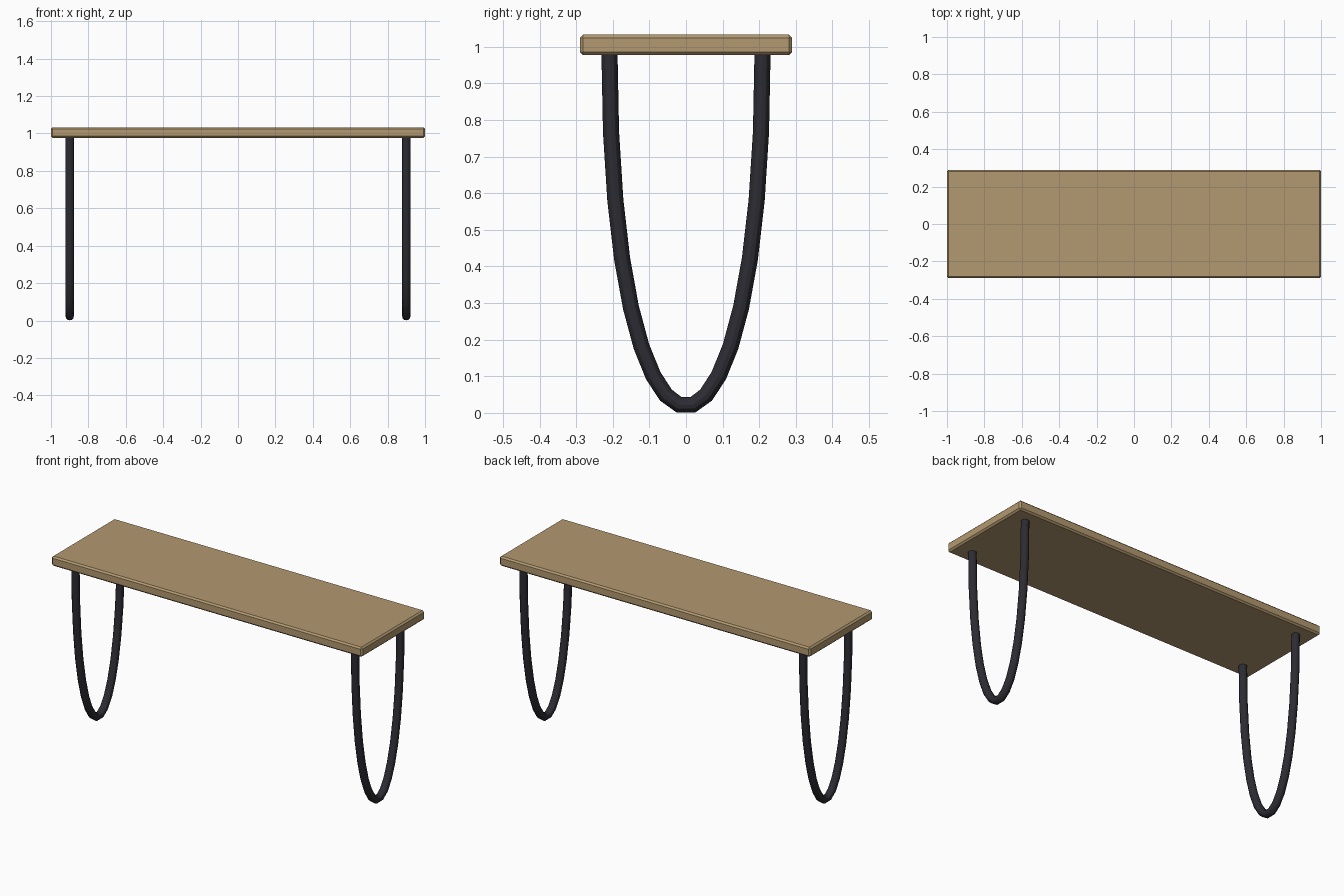
import bpy

# Remove the default cube
cube = bpy.data.objects.get("Cube")
if cube:
    bpy.data.objects.remove(cube, do_unlink=True)


def make_material(name, color):
    mat = bpy.data.materials.new(name)
    mat.use_nodes = True
    mat.diffuse_color = (*color, 1)
    mat.node_tree.nodes["Principled BSDF"].inputs["Base Color"].default_value = (*color, 1)
    return mat


wood = make_material("light wood", (0.45, 0.32, 0.16))
metal = make_material("dark metal", (0.025, 0.025, 0.033))

TOP_Z, UNDERSIDE_Z = 1.033, 0.977

# Bench top: a plank with small chamfered edges
bpy.ops.mesh.primitive_cube_add(size=1, location=(0, 0, (TOP_Z + UNDERSIDE_Z) / 2))
plank = bpy.context.object
plank.name = "bench_top"
plank.scale = (2, 0.58, TOP_Z - UNDERSIDE_Z)
bpy.ops.object.transform_apply(location=False, rotation=False, scale=True)
plank.data.materials.append(wood)
chamfer = plank.modifiers.new("chamfered edges", "BEVEL")
chamfer.width = 0.009
chamfer.segments = 1


def hairpin_leg(name, x):
    """A bent rod hanging from the plank in a single smooth loop."""
    curve = bpy.data.curves.new(name, "CURVE")
    curve.dimensions = "3D"
    curve.resolution_u = 17
    curve.bevel_depth = 0.022
    curve.bevel_resolution = 4
    curve.use_fill_caps = True
    spline = curve.splines.new("BEZIER")
    spline.bezier_points.add(1)
    for point, y in zip(spline.bezier_points, (-0.209, 0.209)):
        point.handle_left_type = point.handle_right_type = "FREE"
        top, low = (x, y, 0.98), (x, y, -0.302)
        point.co = top
        point.handle_left = point.handle_right = low
    # Outer handles continue straight up
    spline.bezier_points[0].handle_left = (x, -0.209, 1.3)
    spline.bezier_points[1].handle_right = (x, 0.209, 1.3)
    leg = bpy.data.objects.new(name, curve)
    bpy.context.collection.objects.link(leg)
    curve.materials.append(metal)
    bpy.ops.object.select_all(action="DESELECT")
    leg.select_set(True)
    bpy.context.view_layer.objects.active = leg
    bpy.ops.object.convert(target="MESH")
    bpy.ops.object.shade_smooth_by_angle()


# One loop at each end
for side, x in (("left", 0.9), ("right", -0.9)):
    hairpin_leg(side + "_leg", x)
